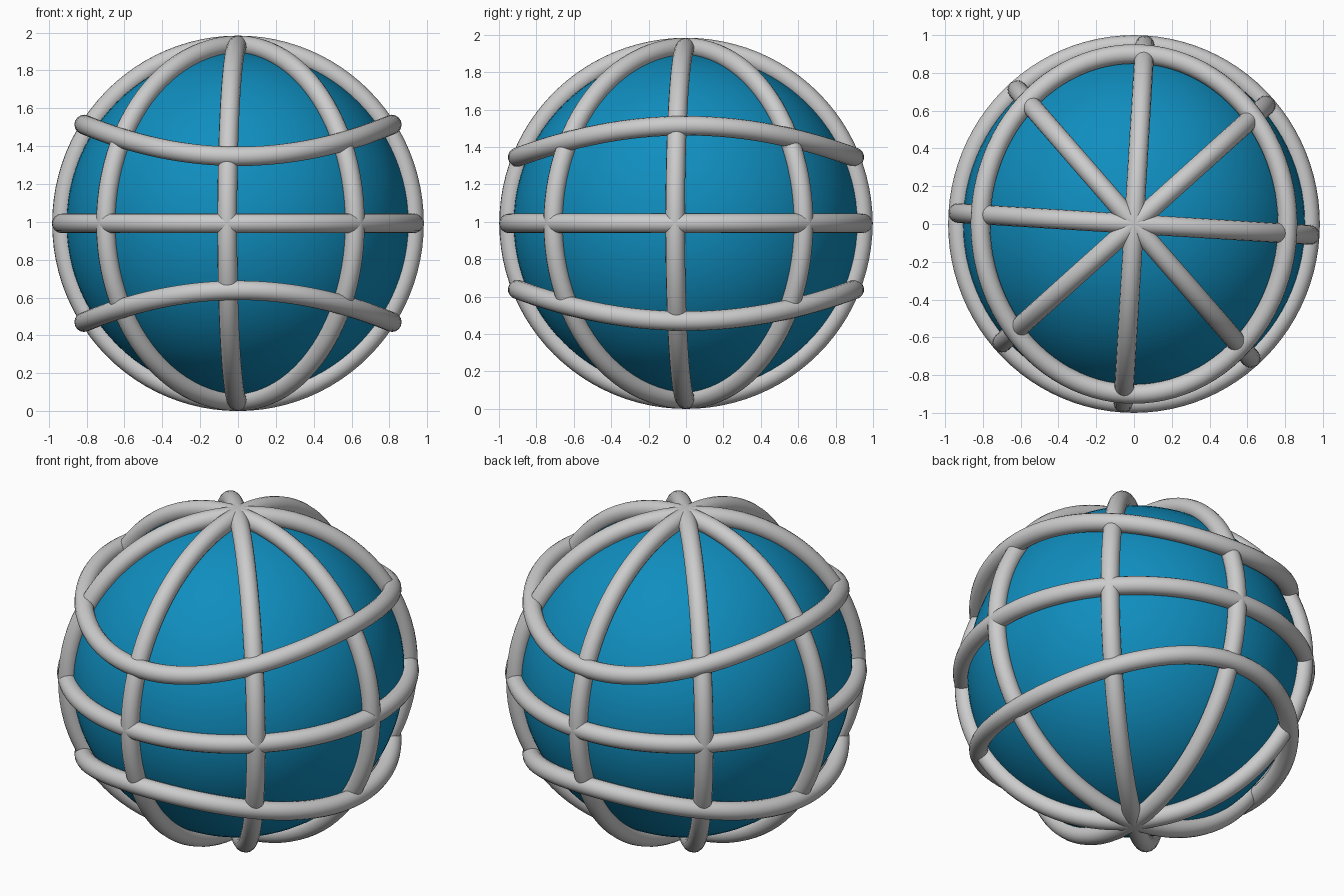
import bpy
from math import sin, cos, pi, radians

if "Cube" in bpy.data.objects:
    bpy.data.objects.remove(bpy.data.objects["Cube"])

CZ = 0.992      # height of the centre
TUBE = 0.052    # bar radius
SY = 1.017      # slight stretch front to back


def tube_loop(name, func, n=96):
    """Closed round bar following func(angle) around the centre."""
    cu = bpy.data.curves.new(name, 'CURVE')
    cu.dimensions = '3D'
    cu.bevel_depth = TUBE
    cu.bevel_resolution = 6
    sp = cu.splines.new('POLY')
    sp.points.add(n - 1)
    for i, p in enumerate(sp.points):
        x, y, z = func(2 * pi * i / n)
        p.co = (x, y, z + CZ, 1)
    sp.use_cyclic_u = True
    sp.use_smooth = True
    ob = bpy.data.objects.new(name, cu)
    bpy.context.collection.objects.link(ob)
    bpy.ops.object.select_all(action='DESELECT')
    ob.select_set(True)
    bpy.context.view_layer.objects.active = ob
    bpy.ops.object.convert(target='MESH')
    bpy.ops.object.shade_smooth()


# Blue ball
bpy.ops.mesh.primitive_uv_sphere_add(segments=96, ring_count=48, radius=0.906,
                                     location=(0, 0, CZ))
ball = bpy.context.object
ball.name = "ball"
ball.scale.y = SY
bpy.ops.object.shade_smooth()
blue = bpy.data.materials.new("blue")
blue.diffuse_color = (0.005, 0.27, 0.52, 1)
blue.use_nodes = True
blue.node_tree.nodes["Principled BSDF"].inputs["Base Color"].default_value = blue.diffuse_color
ball.data.materials.append(blue)

# Four upright hoops crossing at the poles
for k in range(4):
    a = radians(-3.5 + 45 * k)
    tube_loop(f"upright_hoop_{k + 1}", lambda t, a=a: (
        0.932 * cos(t) * cos(a), 0.932 * SY * cos(t) * sin(a), 0.94 * sin(t)))

# Level hoop round the middle
tube_loop("middle_hoop", lambda t: (0.932 * cos(t), 0.932 * SY * sin(t), 0))

# Saddle-shaped hoops above and below, mirrored about the middle
for name, s in (("upper_hoop", 1), ("lower_hoop", -1)):
    tube_loop(name, lambda t, s=s: (
        0.813 * cos(t), 0.9 * sin(t), s * (0.354 + 0.168 * cos(t) ** 2)))
